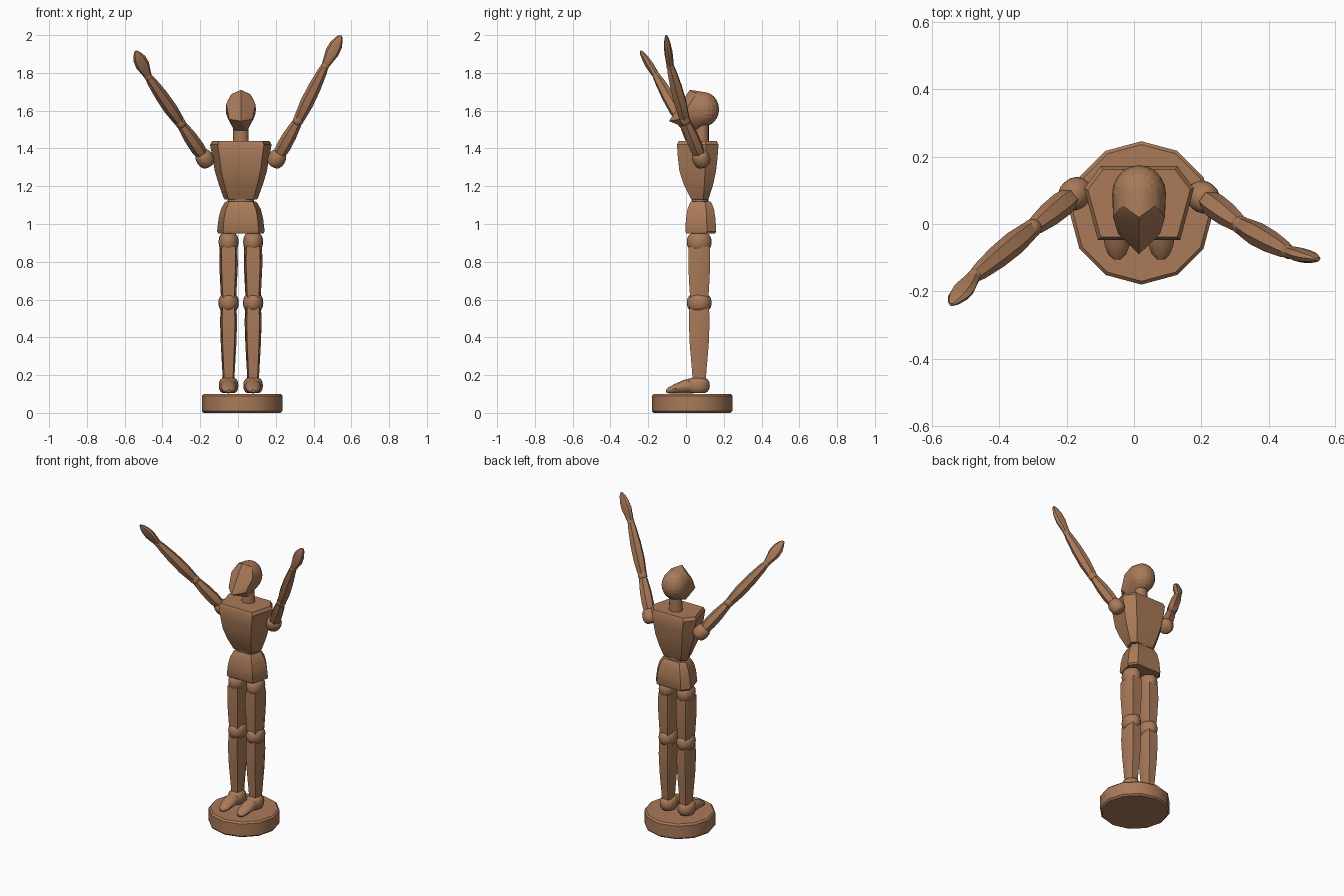
import bpy, bmesh, math
from mathutils import Vector

if "Cube" in bpy.data.objects:
    bpy.data.objects.remove(bpy.data.objects["Cube"])

wood = bpy.data.materials.new("brown wood")
wood.diffuse_color = (0.40, 0.195, 0.10, 1)
wood.use_nodes = True
wood.node_tree.nodes["Principled BSDF"].inputs["Base Color"].default_value = wood.diffuse_color

CX = 0.015                     # body centre line
X, Y, Z = Vector((1, 0, 0)), Vector((0, 1, 0)), Vector((0, 0, 1))


def polygon(n, phase=0.0):
    return [(math.cos(phase + 2 * math.pi * i / n), math.sin(phase + 2 * math.pi * i / n)) for i in range(n)]


# Carved six-sided section: flat front and back, side corners set slightly back
HEX = [(1, .4), (.7, 1), (-.7, 1), (-1, .4), (-.75, -1), (.75, -1)]
ROUND = polygon(16)


def finish(name, bm, angle=35):
    bmesh.ops.recalc_face_normals(bm, faces=bm.faces)
    me = bpy.data.meshes.new(name)
    bm.to_mesh(me)
    bm.free()
    me.materials.append(wood)
    ob = bpy.data.objects.new(name, me)
    bpy.context.collection.objects.link(ob)
    bpy.ops.object.select_all(action='DESELECT')
    ob.select_set(True)
    bpy.context.view_layer.objects.active = ob
    bpy.ops.object.shade_smooth_by_angle(angle=math.radians(angle))
    return ob


def loft(name, origin, d, u, rings, shape):
    """Skin rings (distance, half width, half depth, depth offset) along d."""
    v = d.cross(u)
    bm = bmesh.new()
    loops = []
    for t, ru, rv, off in rings:
        loops.append([bm.verts.new(Vector(origin) + d * t + u * p * ru + v * (q * rv + off)) for p, q in shape])
    n = len(shape)
    for a, b in zip(loops, loops[1:]):
        for i in range(n):
            bm.faces.new((a[i], a[(i + 1) % n], b[(i + 1) % n], b[i]))
    bm.faces.new(loops[0][::-1])
    bm.faces.new(loops[-1])
    return finish(name, bm)


def barrel(name, origin, d, u, ru, rv, h):
    """Rounded joint centred on origin."""
    prof = [(-1, .6), (-.85, .8), (-.5, .95), (0, 1), (.5, .95), (.85, .8), (1, .6)]
    return loft(name, origin, d, u, [(t * h, ru * k, rv * k, 0) for t, k in prof], ROUND)


# Base disc
loft("base", (0.022, 0.033, 0), Z, X,
     [(0, .203, .203, 0), (.01, .213, .213, 0), (.09, .213, .213, 0), (.1, .203, .203, 0)],
     polygon(12))

# Pelvis, waist, torso, neck
loft("pelvis", (CX, .078, 0), Z, X,
     [(.95, .12, .076, 0), (.96, .126, .082, 0), (1.03, .118, .078, 0), (1.08, .105, .07, 0),
      (1.11, .088, .058, 0), (1.12, .078, .05, 0)], HEX)
barrel("waist", (CX, .075, 1.125), Z, X, .07, .045, .03)
loft("torso", (CX, .062, 0), Z, X,
     [(1.13, .085, .045, .01), (1.14, .092, .05, .01), (1.21, .117, .078, .004), (1.28, .138, .097, 0),
      (1.35, .15, .105, 0), (1.42, .163, .11, 0), (1.44, .152, .1, 0)], HEX)
loft("neck", (CX, .085, 0), Z, X, [(1.43, .042, .036, 0), (1.53, .04, .036, 0)], ROUND)

# Head: rounded skull hulled with a ridged, upturned face
bm = bmesh.new()
bmesh.ops.create_uvsphere(bm, u_segments=20, v_segments=12, radius=1)
for v in bm.verts:
    v.co = Vector((CX + v.co.x * .08, .09 + v.co.y * .085, 1.607 + v.co.z * .092))
bm.verts.new((CX, .02, 1.71))
bm.verts.new((CX, -.09, 1.545))
for s in (-1, 1):
    bm.verts.new((CX + s * .05, .055, 1.688))
    bm.verts.new((CX + s * .077, .02, 1.635))
    bm.verts.new((CX + s * .062, -.03, 1.555))
    bm.verts.new((CX + s * .035, .03, 1.495))
res = bmesh.ops.convex_hull(bm, input=bm.verts)
junk = {g for g in res["geom_interior"] + res["geom_unused"] if isinstance(g, bmesh.types.BMVert)}
bmesh.ops.delete(bm, geom=list(junk), context='VERTS')
finish("head", bm, 25)

# Legs
for side, s in (("left", -1), ("right", 1)):
    x, y = CX + s * .065, .07
    barrel(side + "_hip_joint", (x, y, .905), Z, X, .053, .066, .046)
    loft(side + "_thigh", (x, y, 0), Z, X,
         [(.61, .04, .048, 0), (.66, .043, .052, 0), (.78, .049, .058, 0), (.88, .048, .056, 0)], HEX)
    barrel(side + "_knee_joint", (x, y, .583), Z, X, .054, .066, .044)
    loft(side + "_shin", (x, y, 0), Z, X,
         [(.16, .03, .034, 0), (.22, .033, .038, 0), (.36, .041, .05, 0), (.48, .045, .055, 0),
          (.56, .042, .052, 0)], HEX)
    barrel(side + "_ankle_joint", (x, y - .008, .145), Z, X, .052, .064, .04)
    loft(side + "_foot", (x, 0, .1), -Y, X,
         [(-.12, .02, .015, .035), (-.1, .036, .033, .04), (-.04, .043, .04, .044), (.01, .042, .036, .039),
          (.06, .038, .025, .028), (.09, .027, .017, .02), (.106, .01, .007, .016)], polygon(12))

# Arms, each posed through shoulder, elbow, wrist and fingertip
POSES = {
    "left": [(-.175, .09, 1.345), (-.305, -.015, 1.535), (-.475, -.155, 1.78), (-.542, -.24, 1.915)],
    "right": [(.205, .08, 1.345), (.32, -.005, 1.55), (.46, -.083, 1.835), (.545, -.105, 1.998)],
}
LIMB = [(-.02, .6), (.04, .8), (.3, 1), (.6, .95), (.9, .72), (1, .55)]
for side, pts in POSES.items():
    pts = [Vector(p) for p in pts]
    for i, (part, r) in enumerate((("upper_arm", .038), ("forearm", .036), ("hand", 0))):
        a, b = pts[i], pts[i + 1]
        d, length = (b - a).normalized(), (b - a).length
        u = Y.cross(d).normalized()
        if part == "hand":
            prof = [(-.05, .018, .018), (.15, .025, .02), (.45, .037, .022), (.7, .034, .018),
                    (.9, .02, .012), (1, .007, .005)]
            loft(side + "_hand", a, d, u, [(t * length, p, q, 0) for t, p, q in prof], polygon(8))
            continue
        loft(f"{side}_{part}", a, d, u, [(t * length, r * k, r * k, 0) for t, k in LIMB], polygon(6))
        if part == "upper_arm":
            barrel(side + "_shoulder_joint", a, d, u, .047, .047, .042)
        else:
            barrel(side + "_elbow_joint", a, d, u, .028, .028, .026)
            barrel(side + "_wrist_joint", b, d, u, .021, .021, .02)
